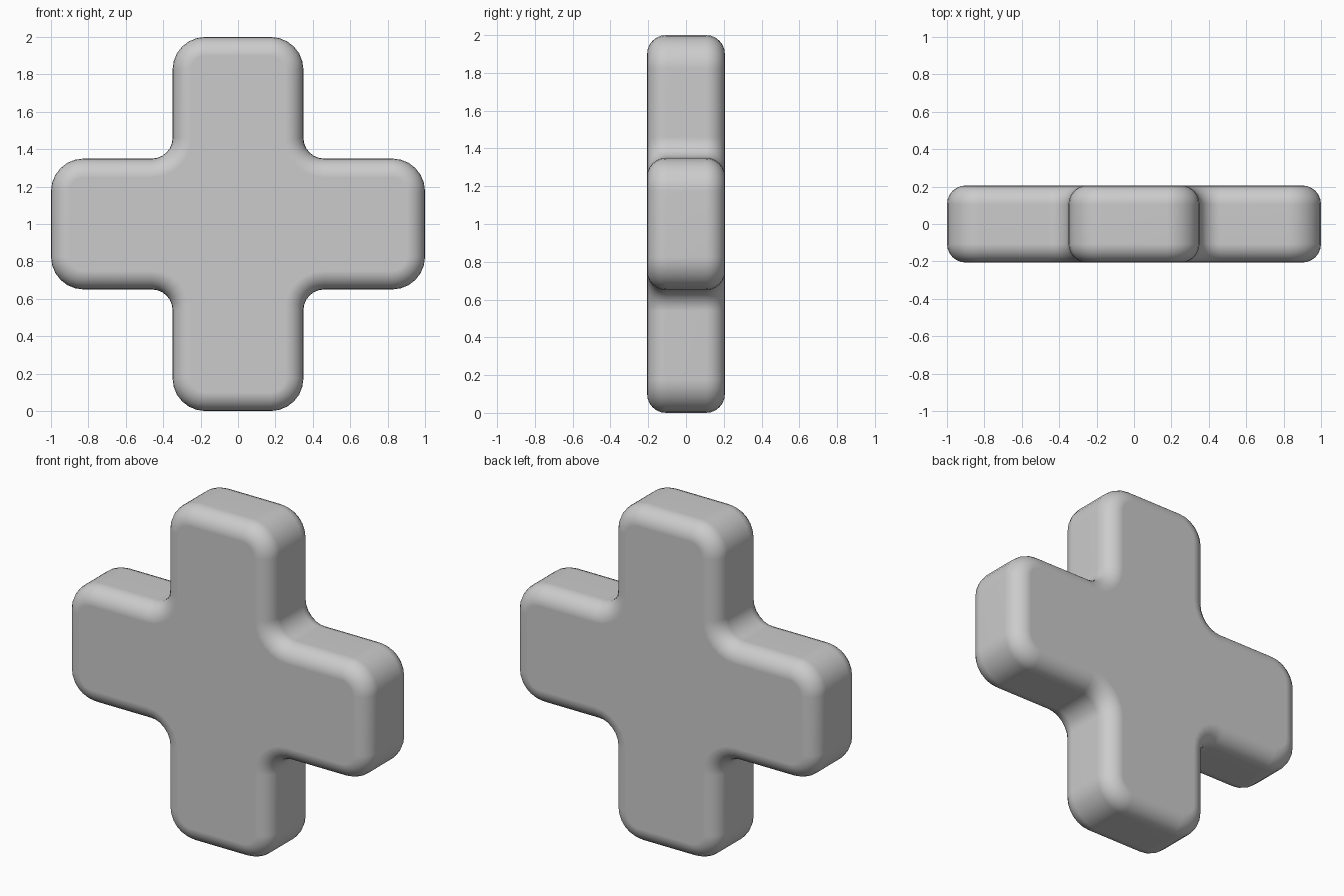
import bpy, bmesh
from math import sin, cos, pi

if "Cube" in bpy.data.objects:
    bpy.data.objects.remove(bpy.data.objects["Cube"])

ARM, LONG, DEPTH = 0.35, 1.0, 0.206      # half width, half length, half thickness
R_OUT, R_IN, R_EDGE = 0.175, 0.11, 0.10  # tip corners, inner corners, rim rounding
STEPS = 6


def arc(cx, cz, r, start, sweep):
    return [(cx + r * cos(start + sweep * i / STEPS),
             cz + r * sin(start + sweep * i / STEPS)) for i in range(STEPS + 1)]


def outline(d):
    """Rounded plus outline shrunk inwards by d, counter-clockwise."""
    ro, ri = R_OUT - d, R_IN + d
    quarter = arc(LONG - R_OUT, ARM - R_OUT, ro, 0, pi / 2)
    quarter += arc(ARM + R_IN, ARM + R_IN, ri, -pi / 2, -pi / 2)
    quarter += arc(ARM - R_OUT, LONG - R_OUT, ro, 0, pi / 2)
    pts = []
    for q in range(4):
        c, s = cos(q * pi / 2), sin(q * pi / 2)
        if q % 2 == 0:
            pts += [(x * c - z * s, x * s + z * c) for x, z in quarter]
        else:
            # mirrored quadrant, traversed backwards
            sx, sz = (-1, 1) if q == 1 else (1, -1)
            pts += [(sx * x, sz * z) for x, z in reversed(quarter)]
    return pts


# Rings run from the front face round the rim to the back face
profile = [(R_EDGE * (1 - sin(a)), -(DEPTH - R_EDGE) - R_EDGE * cos(a))
           for a in [i * pi / 2 / STEPS for i in range(STEPS + 1)]]
profile += [(d, -y) for d, y in reversed(profile)]

bm = bmesh.new()
rings = [[bm.verts.new((x, y, z + 1)) for x, z in outline(d)] for d, y in profile]
for a, b in zip(rings, rings[1:]):
    for i in range(len(a)):
        j = (i + 1) % len(a)
        bm.faces.new((a[i], a[j], b[j], b[i]))
bm.faces.new(rings[0])
bm.faces.new(rings[-1])
# Remove quadrant duplicates and orient the faces
bmesh.ops.remove_doubles(bm, verts=bm.verts, dist=1e-5)
bmesh.ops.recalc_face_normals(bm, faces=bm.faces)
for f in bm.faces:
    f.smooth = True

mesh = bpy.data.meshes.new("plus_body")
bm.to_mesh(mesh)
bm.free()
body = bpy.data.objects.new("plus_body", mesh)
bpy.context.collection.objects.link(body)

# Keep the broad front and back faces flat in shading
weighted = body.modifiers.new("flat_faces", 'WEIGHTED_NORMAL')
weighted.keep_sharp = True
